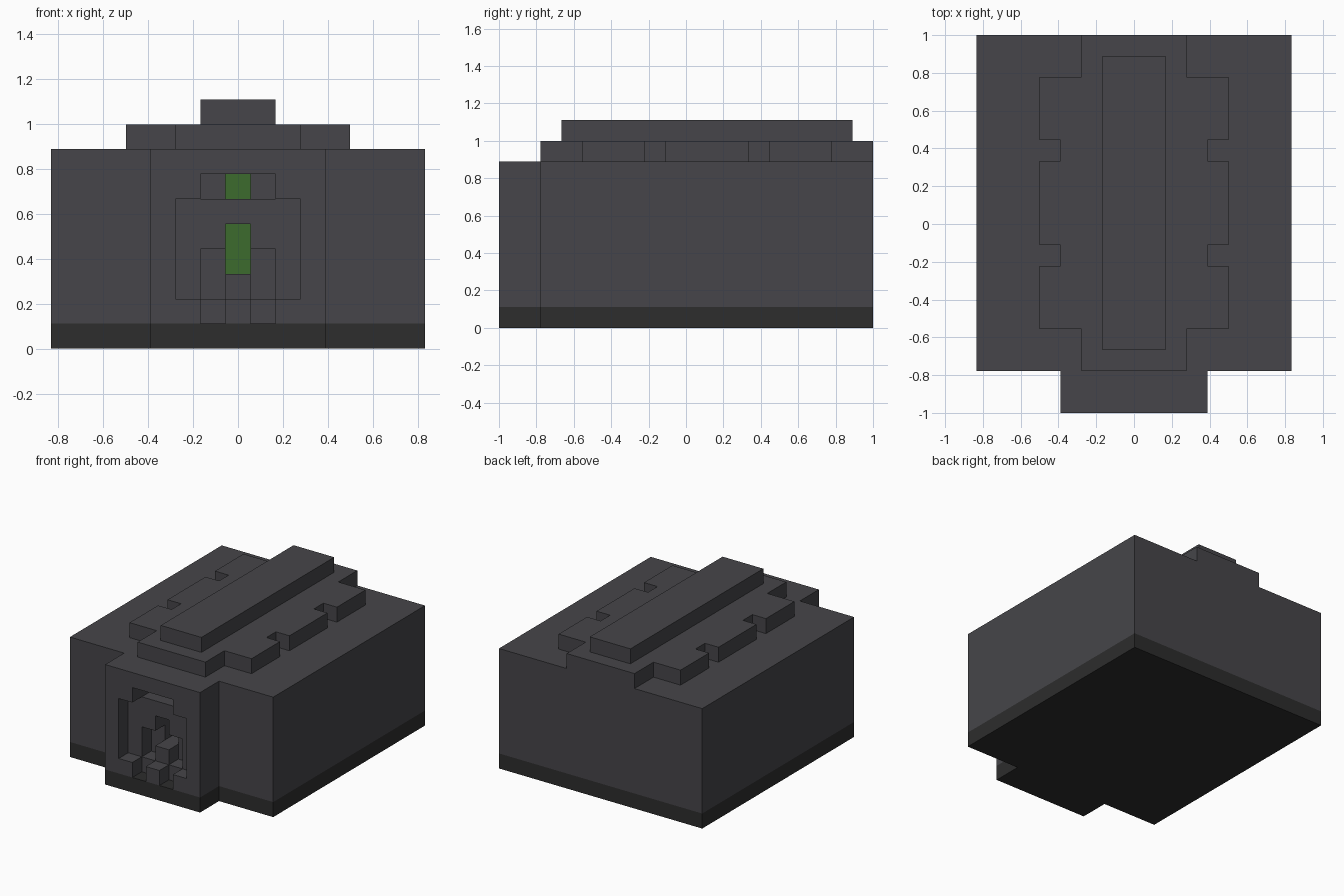
import bpy
import bmesh
from itertools import product
from math import radians
from mathutils import Vector

UNIT = 1 / 9  # size of one block

if "Cube" in bpy.data.objects:
    bpy.data.objects.remove(bpy.data.objects["Cube"])


def material(name, color):
    mat = bpy.data.materials.new(name)
    mat.use_nodes = True
    mat.diffuse_color = color
    mat.node_tree.nodes["Principled BSDF"].inputs["Base Color"].default_value = color
    return mat


def box(half_width, y, z, inner=0):
    """Cells of a block mirrored in x, from inner to half_width."""
    columns = [x for x in range(-9, 10) if inner <= abs(x) < half_width]
    return set(product(columns, range(*y), range(*z)))


def solid(name, cells, mat):
    """Skin a set of unit cells, keeping only its outer faces."""
    bm = bmesh.new()
    verts = {}
    for cell in cells:
        centre = Vector(cell) + Vector((0, 0.5, 0.5))
        for axis, sign in product(range(3), (-1, 1)):
            normal = Vector((0, 0, 0))
            normal[axis] = sign
            if tuple(int(a + b) for a, b in zip(cell, normal)) in cells:
                continue
            u = Vector((0, 0, 0))
            u[(axis + 1) % 3] = 0.5
            v = normal.cross(u)
            corners = []
            for a, b in ((-1, -1), (1, -1), (1, 1), (-1, 1)):
                p = centre + normal / 2 + u * a + v * b
                key = tuple(round(c * 2) for c in p)
                if key not in verts:
                    verts[key] = bm.verts.new(p * UNIT)
                corners.append(verts[key])
            bm.faces.new(corners)
    # Merge flat areas into large faces
    bmesh.ops.dissolve_limit(bm, angle_limit=radians(1),
                             verts=bm.verts[:], edges=bm.edges[:])
    mesh = bpy.data.meshes.new(name)
    bm.to_mesh(mesh)
    bm.free()
    mesh.materials.append(mat)
    obj = bpy.data.objects.new(name, mesh)
    bpy.context.collection.objects.link(obj)
    return obj


grey = material("slate grey", (0.061, 0.060, 0.067, 1))
dark = material("charcoal", (0.026, 0.026, 0.026, 1))
green = material("leaf green", (0.045, 0.147, 0.026, 1))

# Base plate under hull and porch
solid("base", box(8, (-7, 9), (0, 1)) | box(4, (-9, -7), (0, 1)), dark)

# Hull with front porch
hull = box(8, (-7, 9), (1, 8)) | box(4, (-9, -7), (1, 8))
# Wide recess, its upper slot and two lower slots
hull -= box(3, (-9, -8), (2, 6))
hull -= box(2, (-9, -7), (6, 7))
hull -= box(2, (-9, -8), (1, 2), inner=1)
# Inner recess around a short central post
hull -= box(2, (-8, -7), (2, 4), inner=1)
hull -= box(2, (-8, -7), (3, 4))
# Deep windows
windows = [(3, 5), (6, 7)]
for z in windows:
    hull -= box(1, (-8, -5), z)
solid("hull", hull, grey)

# Glowing panes at the back of the windows
for label, z in zip(("lower_pane", "upper_pane"), windows):
    solid(label, box(1, (-6, -5), z), green)

# Roof plate with notched sides
roof = box(3, (-7, 9), (8, 9)) | box(5, (-5, 7), (8, 9))
for y in (-2, 3):
    roof -= box(5, (y, y + 1), (8, 9), inner=4)
solid("roof_plate", roof, grey)

# Ridge along the roof
solid("roof_ridge", box(2, (-6, 8), (9, 10)), grey)
